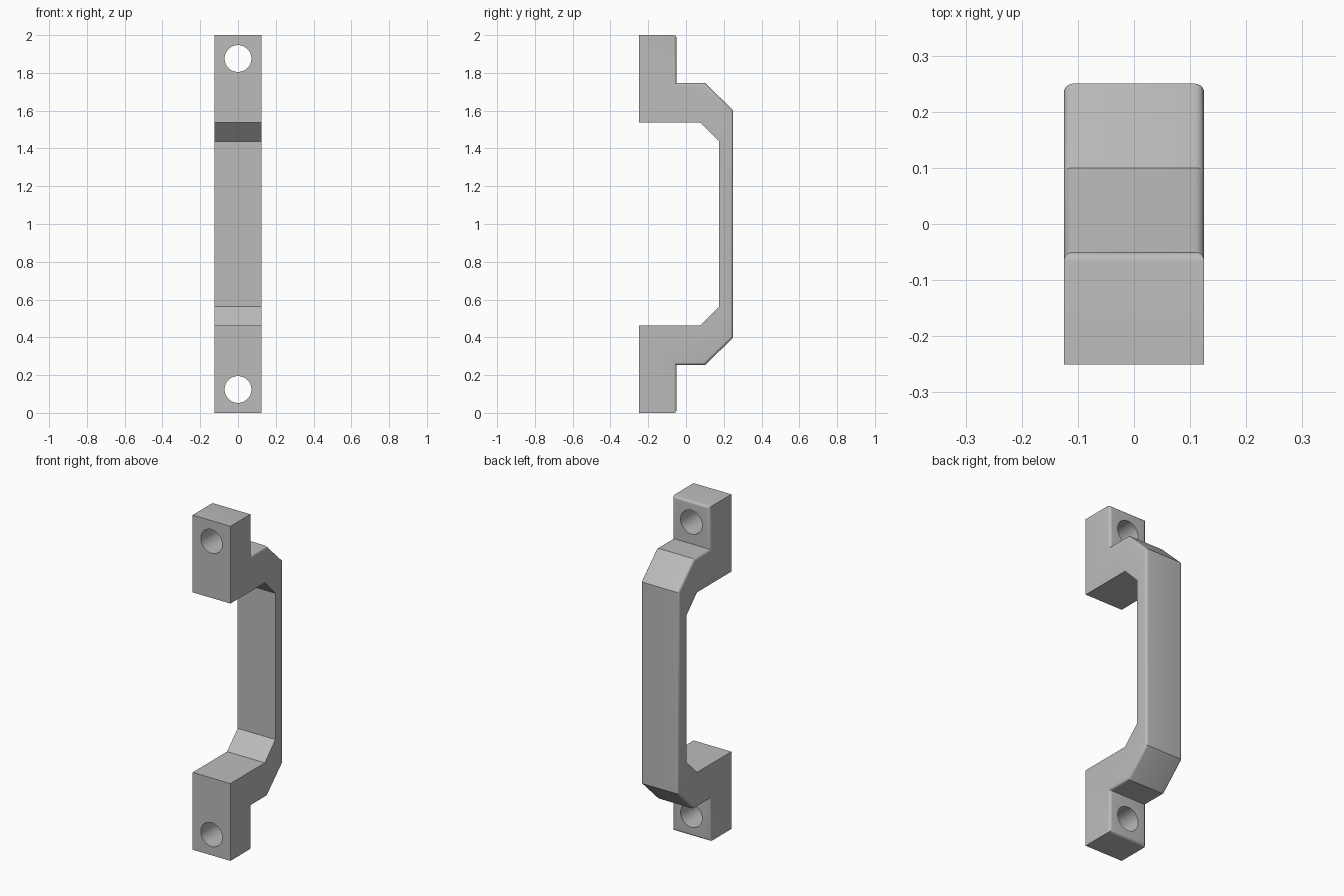
import bpy, bmesh, math
from mathutils import Matrix

if "Cube" in bpy.data.objects:
    bpy.data.objects.remove(bpy.data.objects["Cube"])

HALF_WIDTH = 0.125
MID = 1.0
HOLE_OFFSET = 0.876
HOLE_RADIUS = 0.071
FILLET = 0.016

grey = bpy.data.materials.new("plain grey")
grey.use_nodes = True
COLOUR = (0.5, 0.5, 0.5, 1)
grey.diffuse_color = COLOUR
grey.node_tree.nodes["Principled BSDF"].inputs["Base Color"].default_value = COLOUR


def finish(name, bm):
    mesh = bpy.data.meshes.new(name)
    bmesh.ops.recalc_face_normals(bm, faces=bm.faces[:])
    bm.to_mesh(mesh)
    bm.free()
    mesh.materials.append(grey)
    obj = bpy.data.objects.new(name, mesh)
    bpy.context.collection.objects.link(obj)
    return obj


# Upper half of the side profile as (y, height above the middle)
outer = [(-0.05, 1.0), (-0.05, 0.747), (0.1, 0.747), (0.25, 0.602)]
inner = [(0.175, 0.437), (0.075, 0.538), (-0.25, 0.538), (-0.25, 1.0)]


def mirrored(points):
    return [(y, -h) for y, h in reversed(points)]


# Handle: extruded profile
profile = outer + mirrored(outer) + mirrored(inner) + inner
bm = bmesh.new()
verts = [bm.verts.new((-HALF_WIDTH, y, MID + h)) for y, h in profile]
face = bm.faces.new(verts)
new = bmesh.ops.extrude_face_region(bm, geom=[face])["geom"]
bmesh.ops.translate(bm, vec=(2 * HALF_WIDTH, 0, 0),
                    verts=[v for v in new if isinstance(v, bmesh.types.BMVert)])
bmesh.ops.recalc_face_normals(bm, faces=bm.faces[:])

# Round the outer side edges and the back edge of each foot
outer_set = {(round(y, 3), round(MID + h, 3)) for y, h in outer + mirrored(outer)}


def is_rounded(edge):
    a, b = (v.co for v in edge.verts)
    if not all((round(p.y, 3), round(p.z, 3)) in outer_set for p in (a, b)):
        return False
    along_x = abs(a.x - b.x) > 0.01
    return not along_x or abs(a.z - MID) > 0.99


bmesh.ops.bevel(bm, geom=[e for e in bm.edges if is_rounded(e)], offset=FILLET,
                segments=5, profile=0.5, affect="EDGES", clamp_overlap=True)
handle = finish("pull_handle", bm)

# Screw hole cutters through both feet
bm = bmesh.new()
for side in (-1, 1):
    place = (Matrix.Translation((0, -0.15, MID + side * HOLE_OFFSET))
             @ Matrix.Rotation(math.pi / 2, 4, "X"))
    bmesh.ops.create_cone(bm, cap_ends=True, segments=48, radius1=HOLE_RADIUS,
                          radius2=HOLE_RADIUS, depth=0.4, matrix=place)
cutter = finish("screw_hole_cutter", bm)
cutter.hide_render = True
cutter.hide_viewport = True

cut = handle.modifiers.new("screw holes", "BOOLEAN")
cut.object = cutter
cut.operation = "DIFFERENCE"
cut.solver = "EXACT"

# Apply the cut, then shade the fillets and holes smooth
bpy.ops.object.select_all(action="DESELECT")
bpy.context.view_layer.objects.active = handle
handle.select_set(True)
bpy.ops.object.modifier_apply(modifier=cut.name)
bpy.data.objects.remove(cutter)
bpy.ops.object.shade_smooth_by_angle(angle=math.radians(30))
